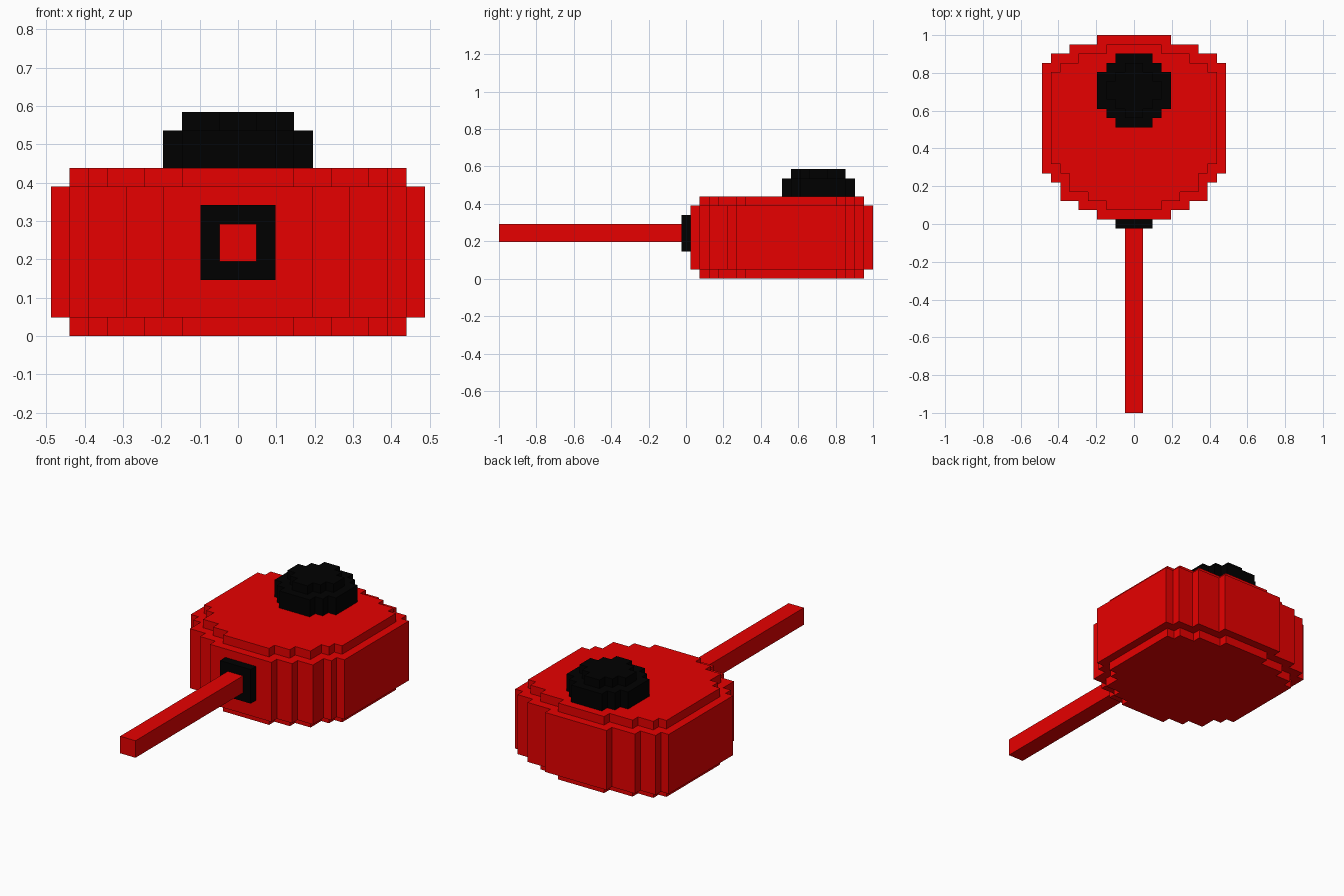
import bpy, bmesh

if "Cube" in bpy.data.objects:
    bpy.data.objects.remove(bpy.data.objects["Cube"])

U = 2 / 41  # size of one block; the model is 41 blocks long


def material(name, rgb):
    m = bpy.data.materials.new(name)
    m.diffuse_color = (*rgb, 1)
    m.use_nodes = True
    m.node_tree.nodes["Principled BSDF"].inputs["Base Color"].default_value = m.diffuse_color
    return m


red = material("red", (0.8, 0.0, 0.0))
black = material("black", (0.0, 0.0, 0.0))


def slab(name, rows, y0, z0, z1, mat):
    """Stepped prism: rows are half-widths of one-block rows from y0 to the back."""
    right = []
    for i, w in enumerate(rows):
        if i == 0 or w != rows[i - 1]:
            if i:
                right.append((rows[i - 1], y0 + i))
            right.append((w, y0 + i))
    right.append((rows[-1], y0 + len(rows)))
    outline = right + [(-x, y) for x, y in reversed(right)]
    bm = bmesh.new()
    face = bm.faces.new([bm.verts.new((x * U, y * U, z0 * U)) for x, y in outline])
    top = bmesh.ops.extrude_face_region(bm, geom=[face])["geom"]
    bmesh.ops.translate(bm, vec=(0, 0, (z1 - z0) * U),
                        verts=[v for v in top if isinstance(v, bmesh.types.BMVert)])
    bmesh.ops.recalc_face_normals(bm, faces=bm.faces)
    mesh = bpy.data.meshes.new(name)
    bm.to_mesh(mesh)
    bm.free()
    mesh.materials.append(mat)
    obj = bpy.data.objects.new(name, mesh)
    bpy.context.collection.objects.link(obj)
    return obj


def inset(rows):
    """Shrink a stepped outline by one block all round."""
    return [min(rows[i - 1:i + 2]) - 1 for i in range(1, len(rows) - 1)]


# Turret hull: wide middle with smaller top and bottom layers
hull = [4, 6, 8, 8, 9] + [10] * 12 + [9, 7, 4]
slab("hull_middle", hull, 0.5, 1, 8, red)
slab("hull_top", inset(hull), 1.5, 8, 9, red)
slab("hull_bottom", inset(hull), 1.5, 0, 1, red)

# Hatch on the roof
hatch = [2, 3, 4, 4, 4, 4, 3, 2]
slab("hatch_base", hatch, 10.5, 9, 11, black)
slab("hatch_lid", inset(hatch), 11.5, 11, 12, black)

# Gun mount and barrel
slab("gun_mount", [2], -0.5, 3, 7, black)
slab("gun_barrel", [1] * 20, -20.5, 4, 6, red)
